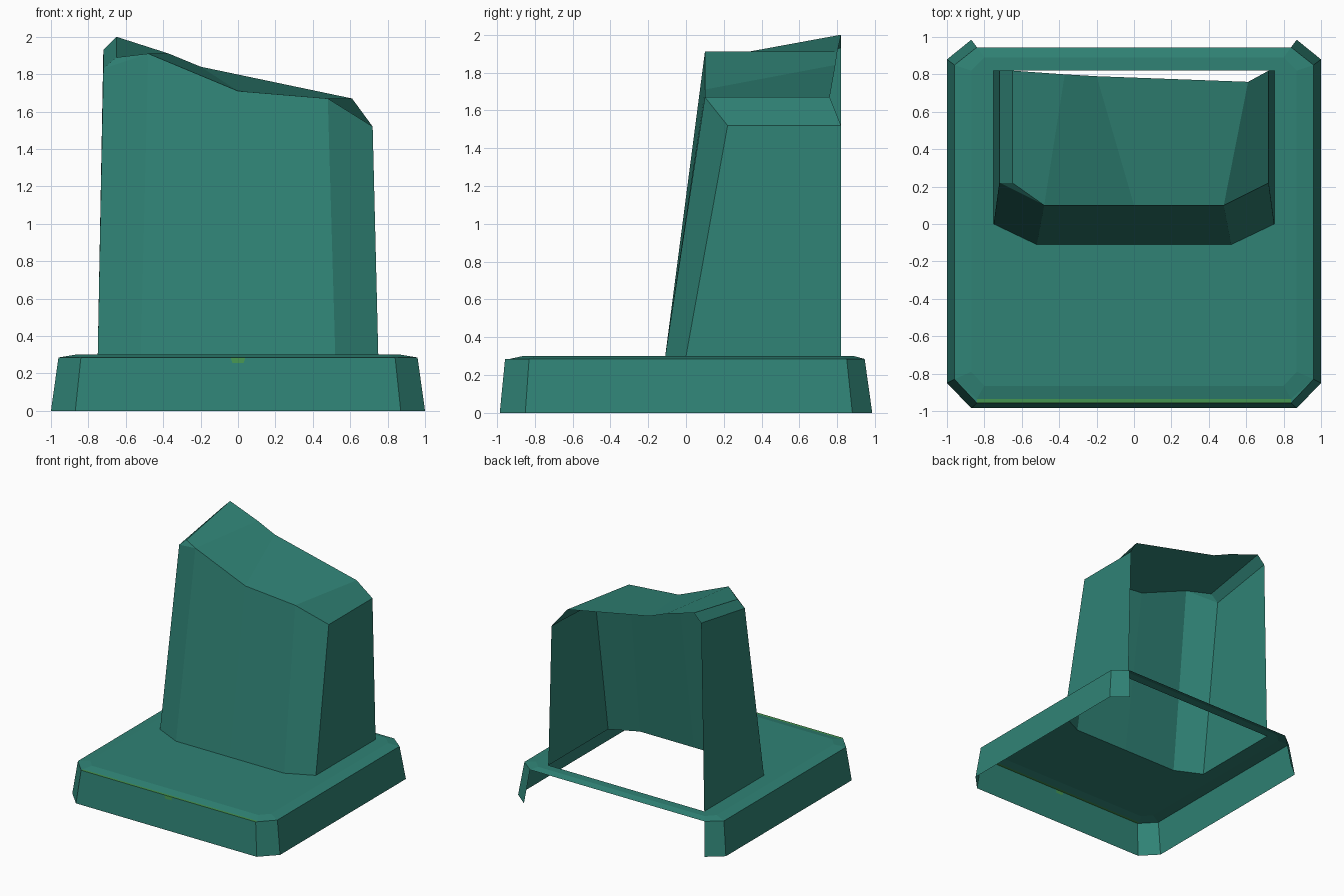
import bpy, bmesh

if "Cube" in bpy.data.objects:
    bpy.data.objects.remove(bpy.data.objects["Cube"])


def material(name, rgb):
    m = bpy.data.materials.new(name)
    m.diffuse_color = (*rgb, 1)
    m.use_nodes = True
    m.node_tree.nodes["Principled BSDF"].inputs["Base Color"].default_value = m.diffuse_color
    return m


TEAL = material("teal", (0.029, 0.225, 0.178))
GREEN = material("leaf green", (0.06, 0.30, 0.08))


def shell(name, polys, mat):
    """Open sheet of flat polygons, welded where they meet."""
    bm = bmesh.new()
    for p in polys:
        bm.faces.new([bm.verts.new(v) for v in p])
    bmesh.ops.remove_doubles(bm, verts=bm.verts, dist=0.0005)
    bmesh.ops.recalc_face_normals(bm, faces=bm.faces)
    # the sheet is open: make the upward-facing area win
    if sum(f.normal.z * f.calc_area() for f in bm.faces) < 0:
        bmesh.ops.reverse_faces(bm, faces=bm.faces)
    me = bpy.data.meshes.new(name)
    bm.to_mesh(me)
    bm.free()
    me.materials.append(mat)
    ob = bpy.data.objects.new(name, me)
    bpy.context.collection.objects.link(ob)
    return ob


def mirrored(polys):
    return polys + [[(-x, y, z) for x, y, z in reversed(p)] for p in polys]


def at(z, pts):
    return [(x, y, z) for x, y in pts]


def strip(a, b):
    """Quads joining two rows of points."""
    return [[a[i], a[i + 1], b[i + 1], b[i]] for i in range(len(a) - 1)]


# base: right half outlines from front to back, then mirrored
foot = at(0, [(.87, -.985), (1, -.85), (1, .88), (.87, .985)])
rim = at(.285, [(.84, -.957), (.96, -.83), (.96, .85), (.84, .945)])
ledge = at(.285, [(0, -.935), (.84, -.935), (.96, -.83), (.96, .85), (.84, .945), (0, .945)])
top = at(.30, [(0, -.865), (.80, -.865), (.87, -.79), (.87, .82), (.80, .89), (0, .89)])
hole = at(.30, [(0, .82), (.75, .82), (.75, 0), (.52, -.11), (0, -.11)])
shell("base", mirrored(strip(foot, rim) + strip(ledge, top) + [top + hole]
                       + [[rim[0], rim[1], ledge[1]]]), TEAL)

# front skirt with a notch, filled by a small green tab
def front(x, z):
    return (x, -.985 + .028 * z / .285, z)

notch = [front(.04, .285), front(.03, .257), front(-.03, .257), front(-.04, .285)]
shell("front_skirt", [[front(-.87, 0), front(.87, 0), front(.84, .285)] + notch
                      + [front(-.84, .285)]], TEAL)
shell("front_tab", [notch], GREEN)
shell("front_ledge", [at(.285, [(-.84, -.957), (.84, -.957), (.84, -.935), (-.84, -.935)])], GREEN)

# tower: walls around three sides, open at the back
low = at(.30, [(-.75, .82), (-.75, 0), (-.52, -.11), (0, -.11), (.52, -.11), (.75, 0), (.75, .82)])
high = [(-.72, .82, 1.93), (-.72, .22, 1.83), (-.48, .10, 1.91), (0, .10, 1.71),
        (.48, .10, 1.67), (.72, .22, 1.52), (.72, .82, 1.52)]
# sloping roof from front edge to back edge
back = [(-.72, .82, 1.93), (-.65, .82, 2.0), (-.37, .80, 1.91), (-.20, .79, 1.84),
        (.61, .76, 1.67), (.72, .82, 1.52)]
eave = [(-.72, .22, 1.83), (-.65, .22, 1.89), (-.48, .10, 1.91), (0, .10, 1.71),
        (.48, .10, 1.67), (.72, .22, 1.52)]
shell("tower", strip(low, high) + strip(eave, back) + [eave[:3]], TEAL)
